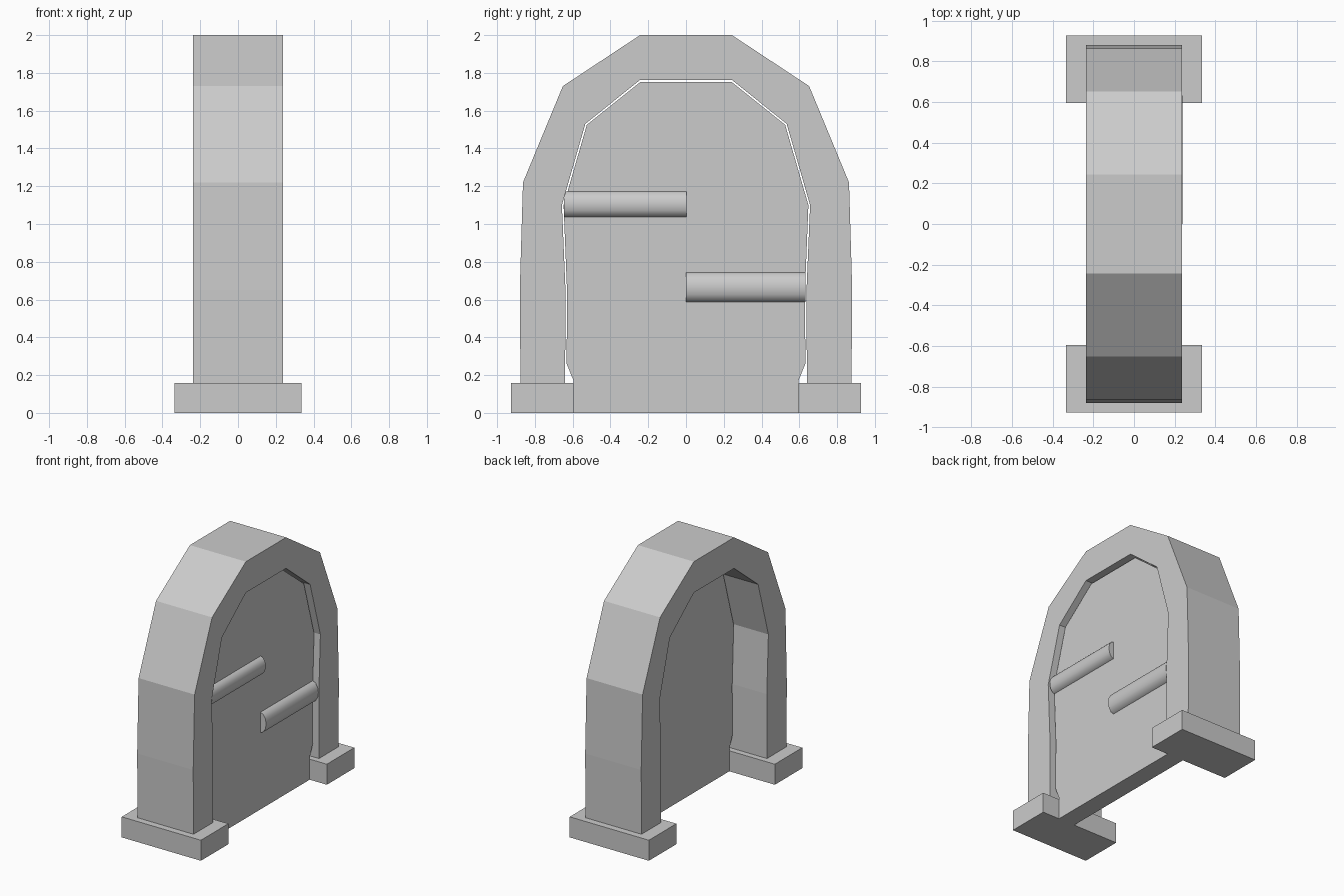
import bpy, bmesh, math
from mathutils import Matrix

if "Cube" in bpy.data.objects:
    bpy.data.objects.remove(bpy.data.objects["Cube"])


def mirrored(half):
    """Complete a right-half (y, z) outline with its left half."""
    return half + [(-y, z) for y, z in reversed(half)]


def extrude_profile(name, pts, x0, x1):
    """Extrude a (y, z) outline along x."""
    bm = bmesh.new()
    face = bm.faces.new([bm.verts.new((x0, y, z)) for y, z in pts])
    geo = bmesh.ops.extrude_face_region(bm, geom=[face])["geom"]
    verts = [g for g in geo if isinstance(g, bmesh.types.BMVert)]
    bmesh.ops.translate(bm, verts=verts, vec=(x1 - x0, 0, 0))
    bmesh.ops.recalc_face_normals(bm, faces=bm.faces)
    me = bpy.data.meshes.new(name)
    bm.to_mesh(me)
    bm.free()
    ob = bpy.data.objects.new(name, me)
    bpy.context.collection.objects.link(ob)
    return ob


def bar(name, y0, y1, z, rx, rz):
    """Flattened round bar lying along y, half sunk into the door face."""
    bpy.ops.mesh.primitive_cylinder_add(vertices=12, radius=1, depth=1)
    ob = bpy.context.object
    ob.name = name
    ob.data.transform(Matrix.Rotation(math.pi / 2, 4, 'X'))
    ob.data.transform(Matrix.Diagonal((rx, y1 - y0, rz, 1)))
    ob.location = (0.19, (y0 + y1) / 2, z)
    bpy.ops.object.shade_smooth_by_angle(angle=math.radians(40))


# Stone arch: outer outline up and over, inner outline back down
outer = [(0.876, 0.15), (0.88, 0.65), (0.863, 1.22), (0.652, 1.73), (0.243, 2.0)]
inner = [(0.64, 0.15), (0.638, 0.65), (0.657, 1.10), (0.533, 1.53), (0.243, 1.763)]
outline = mirrored(outer) + list(reversed(mirrored(inner)))
extrude_profile("arch", outline, -0.237, 0.237)

# Door panel, set back from the +x face with a thin gap around it
door = [(0.595, 0.0), (0.595, 0.17), (0.632, 0.26), (0.63, 0.65),
        (0.648, 1.10), (0.525, 1.525), (0.24, 1.753)]
extrude_profile("door", mirrored(door), 0.05, 0.19)

# Plinths under both columns
for side, s in (("left", -1), ("right", 1)):
    pts = [(s * 0.595, 0), (s * 0.927, 0), (s * 0.927, 0.157), (s * 0.595, 0.157)]
    extrude_profile("plinth_" + side, pts, -0.335, 0.335)

# Hinge bars on the door face
bar("upper_hinge_bar", -0.645, 0.003, 1.105, 0.043, 0.068)
bar("lower_hinge_bar", 0.0, 0.632, 0.665, 0.048, 0.078)
